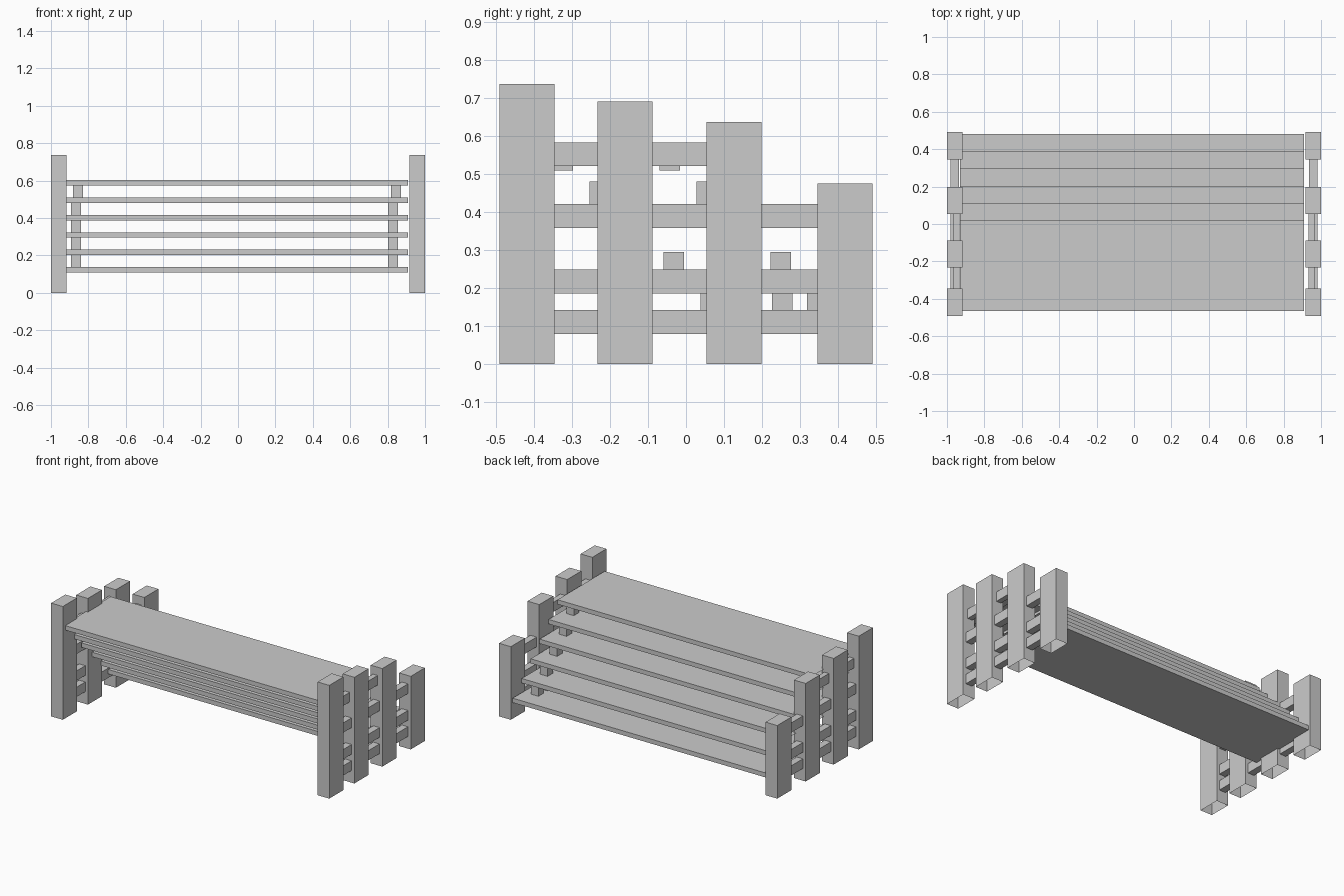
import bpy, bmesh
from mathutils import Vector

if "Cube" in bpy.data.objects:
    bpy.data.objects.remove(bpy.data.objects["Cube"])


def box(name, x, y, z, open_sides=()):
    """Box from three (min, max) ranges; faces facing an open_sides direction are left out."""
    bm = bmesh.new()
    bmesh.ops.create_cube(bm, size=1)
    bm.normal_update()
    gone = [f for f in bm.faces if any(f.normal.dot(Vector(d)) > 0.9 for d in open_sides)]
    bmesh.ops.delete(bm, geom=gone, context='FACES_ONLY')
    for v in bm.verts:
        v.co = [r[0] + (c + 0.5) * (r[1] - r[0]) for c, r in zip(v.co, (x, y, z))]
    me = bpy.data.meshes.new(name)
    bm.to_mesh(me)
    bm.free()
    ob = bpy.data.objects.new(name, me)
    bpy.context.collection.objects.link(ob)
    return ob


ENDS_X = ((1, 0, 0), (-1, 0, 0))
ENDS_Y = ((0, 1, 0), (0, -1, 0))
ENDS_Z = ((0, 0, 1), (0, 0, -1))

POSTS = [(-0.491, 0.736), (-0.233, 0.69), (0.054, 0.637), (0.346, 0.475)]
# rail: bottom, top, back end, inner x, outer x
RAILS = [(0.079, 0.142, 0.40, 0.935, 0.98),
         (0.185, 0.248, 0.40, 0.935, 0.98),
         (0.358, 0.421, 0.40, 0.935, 0.98),
         (0.521, 0.583, 0.10, 0.932, 0.966)]

for side, label in ((-1, "left"), (1, "right")):
    def span(a, b):
        return tuple(sorted((side * a, side * b)))

    # upright posts, stepping down to the back, open underneath
    for i, (y, h) in enumerate(POSTS):
        box(f"{label}_post_{i + 1}", span(0.916, 1.0), (y, y + 0.145), (0, h), [(0, 0, -1)])
    # rails linking the posts
    for i, (z0, z1, back, xi, xo) in enumerate(RAILS):
        box(f"{label}_rail_{i + 1}", span(xi, xo), (-0.40, back), (z0, z1), ENDS_Y)

# stepped shelves, top one furthest forward
shelf_z = [0.573 - 0.0928 * i for i in range(6)]
THICK = 0.029
for i, z in enumerate(shelf_z):
    y = -0.465 + 0.092 * i
    box(f"shelf_{i + 1}", (-0.93, 0.91), (y, y + 0.485), (z, z + THICK), ENDS_X)

# spacer blocks between neighbouring shelves
for i in range(5):
    z_range = (shelf_z[i + 1] + THICK, shelf_z[i])
    starts = [-0.352 + 0.0975 * i, -0.07 + 0.0975 * i]
    starts = [min(s, 0.318) for s in starts]
    if i == 4:
        starts.append(0.226)
    for label, x in (("left", -0.894), ("right", 0.801)):
        x += 0.012 if i == 0 else 0
        x += 0.005 if i == 0 and label == "right" else 0
        for j, y in enumerate(starts):
            box(f"{label}_spacer_{i + 1}_{j + 1}", (x, x + 0.054), (y, y + 0.054), z_range, ENDS_Z)
